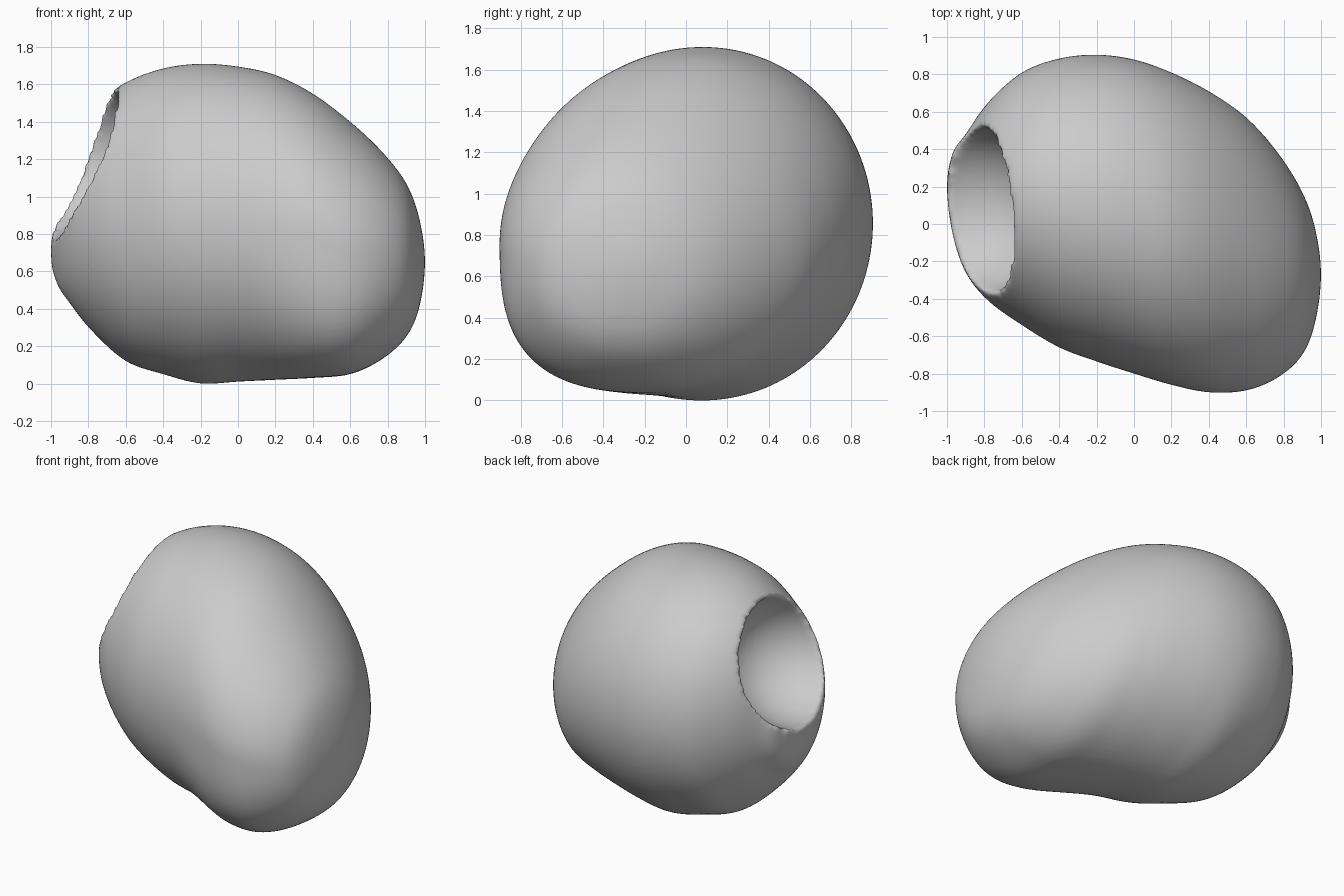
import bpy, bmesh, math

if "Cube" in bpy.data.objects:
    bpy.data.objects.remove(bpy.data.objects["Cube"])

# Cross-sections along x: x, y max, y min, z max, z min
S = [
    (1.00, -0.27, -0.27, 0.65, 0.65),
    (0.97, -0.03, -0.52, 0.88, 0.41),
    (0.90, 0.17, -0.70, 1.07, 0.25),
    (0.77, 0.38, -0.82, 1.24, 0.13),
    (0.60, 0.57, -0.89, 1.40, 0.05),
    (0.40, 0.71, -0.90, 1.55, 0.03),
    (0.20, 0.81, -0.86, 1.65, 0.02),
    (0.00, 0.88, -0.80, 1.695, 0.01),
    (-0.20, 0.905, -0.735, 1.71, 0.0),
    (-0.40, 0.885, -0.66, 1.685, 0.05),
    (-0.60, 0.81, -0.54, 1.61, 0.12),
    (-0.78, 0.65, -0.41, 1.48, 0.28),
    (-0.90, 0.48, -0.26, 1.28, 0.43),
    (-0.97, 0.38, -0.06, 1.05, 0.54),
    (-1.00, 0.20, 0.20, 0.70, 0.70),
]


def mirrored(s):
    return (s[0], s[2], s[1], s[4], s[3])


def catmull(a, b, c, d, t):
    return [0.5 * (2 * q + (r - p) * t + (2 * p - 5 * q + 4 * r - s) * t * t
                   + (3 * q - p - 3 * r + s) * t ** 3) for p, q, r, s in zip(a, b, c, d)]


# Body: rounded sections with a squarer lower front corner near the foot
P = [mirrored(S[1])] + S + [mirrored(S[-2])]
N, SUB = 96, 6
bm = bmesh.new()
rings = []
for i in range(1, len(P) - 2):
    for k in range(SUB):
        if i == 1 and k == 0:
            continue
        x, y1, y0, z1, z0 = catmull(P[i - 1], P[i], P[i + 1], P[i + 2], k / SUB)
        foot = math.exp(-((x - 0.5) / 0.35) ** 2)
        ring = []
        for j in range(N):
            a = 2 * math.pi * j / N
            c, s = math.cos(a), math.sin(a)
            n = 2.0
            if c < 0:
                n = 2 + 0.9 * foot if s < 0 else 2 - 0.12 * foot
            e = 2 / n
            y = (y1 + y0) / 2 + (y1 - y0) / 2 * math.copysign(abs(c) ** e, c)
            z = (z1 + z0) / 2 + (z1 - z0) / 2 * math.copysign(abs(s) ** e, s)
            ring.append(bm.verts.new((x, y, z)))
        rings.append(ring)
for r, q in zip(rings, rings[1:]):
    for j in range(N):
        bm.faces.new((r[j], r[(j + 1) % N], q[(j + 1) % N], q[j]))
for ring, s in ((rings[0], S[0]), (rings[-1], S[-1])):
    tip = bm.verts.new((s[0], s[1], s[3]))
    for j in range(N):
        bm.faces.new((ring[j], ring[(j + 1) % N], tip))
bmesh.ops.recalc_face_normals(bm, faces=bm.faces)
me = bpy.data.meshes.new("body")
bm.to_mesh(me)
bm.free()
body = bpy.data.objects.new("body", me)
bpy.context.collection.objects.link(body)

# Hollow in the left side
bpy.ops.mesh.primitive_ico_sphere_add(subdivisions=5, radius=1, location=(-0.92, 0.07, 1.20))
cutter = bpy.context.object
cutter.name = "hollow_cutter"
cutter.scale = (0.50, 0.46, 0.43)
cutter.hide_render = True

# Carve, then melt the rim into a soft lip
cut = body.modifiers.new("hollow", 'BOOLEAN')
cut.operation = 'DIFFERENCE'
cut.solver = 'EXACT'
cut.object = cutter
rem = body.modifiers.new("remesh", 'REMESH')
rem.mode = 'VOXEL'
rem.voxel_size = 0.022
smo = body.modifiers.new("soften", 'SMOOTH')
smo.factor = 0.5
smo.iterations = 5
bpy.ops.object.select_all(action='DESELECT')
body.select_set(True)
bpy.context.view_layer.objects.active = body
for m in list(body.modifiers):
    bpy.ops.object.modifier_apply(modifier=m.name)
bpy.data.objects.remove(cutter)
bpy.ops.object.shade_smooth()
